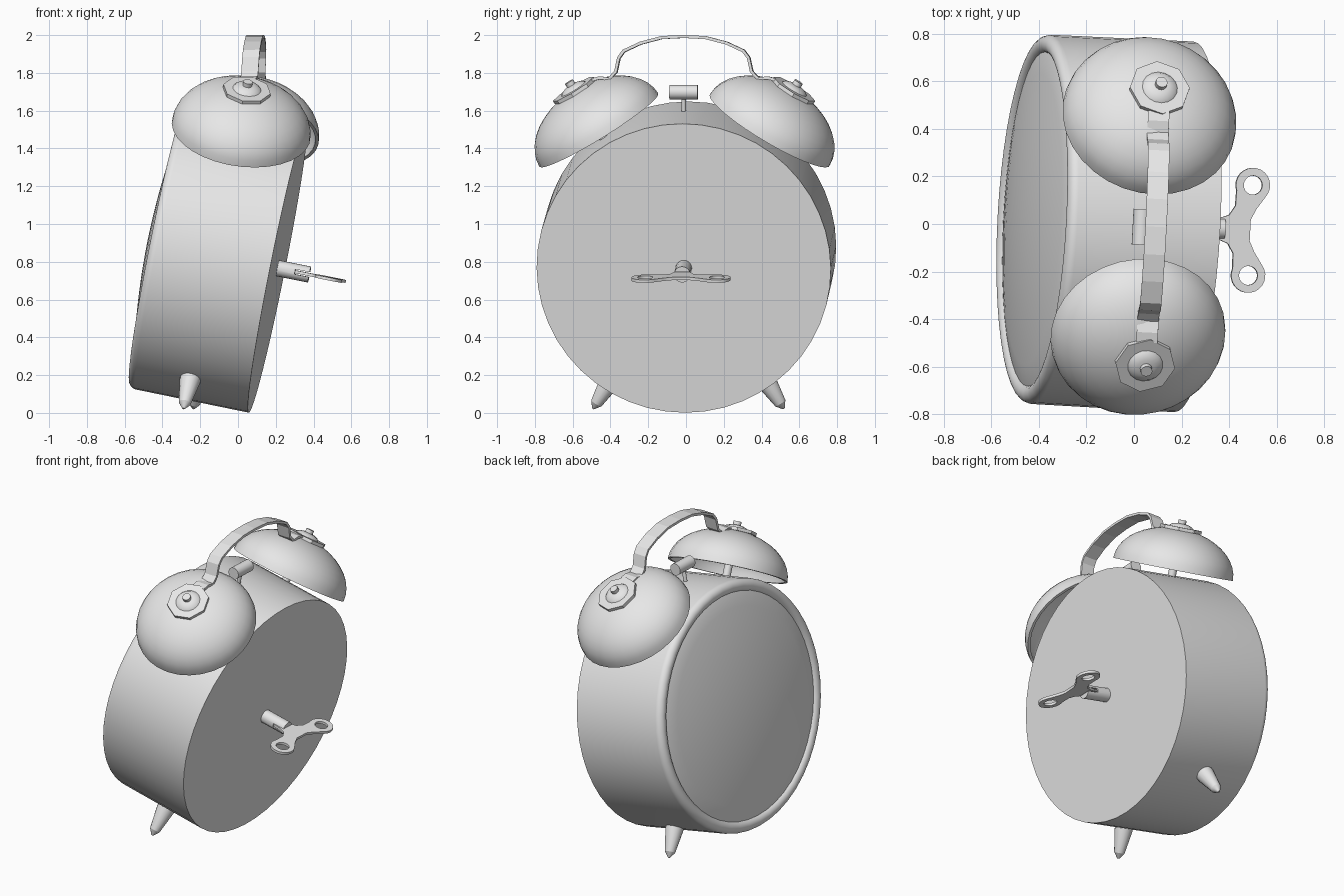
import bpy, bmesh
from math import sin, cos, pi, radians
from mathutils import Matrix, Vector

cube = bpy.data.objects.get("Cube")
if cube:
    bpy.data.objects.remove(cube, do_unlink=True)

grey = bpy.data.materials.new("light_grey")
grey.use_nodes = True
grey.diffuse_color = (0.8, 0.8, 0.8, 1)
grey.node_tree.nodes["Principled BSDF"].inputs["Base Color"].default_value = (0.8, 0.8, 0.8, 1)

# Clock frame: origin at the back centre, +x out of the back, leaning and slightly turned
FRAME = (Matrix.Translation((0.21, -0.012, 0.766))
         @ Matrix.Rotation(radians(-3), 4, 'Z') @ Matrix.Rotation(radians(11.3), 4, 'Y'))


def finish(bm, name, place=Matrix.Identity(4), smooth=35):
    """Turn a bmesh into a named object placed in the clock frame."""
    bmesh.ops.remove_doubles(bm, verts=bm.verts, dist=1e-5)
    bmesh.ops.recalc_face_normals(bm, faces=bm.faces)
    bm.transform(FRAME @ place)
    mesh = bpy.data.meshes.new(name)
    bm.to_mesh(mesh)
    bm.free()
    mesh.materials.append(grey)
    obj = bpy.data.objects.new(name, mesh)
    bpy.context.collection.objects.link(obj)
    if smooth:
        bpy.ops.object.select_all(action='DESELECT')
        bpy.context.view_layer.objects.active = obj
        obj.select_set(True)
        bpy.ops.object.shade_smooth_by_angle(angle=radians(smooth))
    return obj


def along(origin, direction):
    """Placement whose z axis points along a direction."""
    return Matrix.Translation(origin) @ Vector(direction).to_track_quat('Z', 'Y').to_matrix().to_4x4()


def lathe(name, profile, origin, direction, sides=32, smooth=35):
    """Revolve (radius, height) points around a direction."""
    bm = bmesh.new()
    rings = []
    for r, h in profile:
        if r == 0:
            rings.append([bm.verts.new((0, 0, h))] * sides)
        else:
            rings.append([bm.verts.new((r * cos(2 * pi * i / sides), r * sin(2 * pi * i / sides), h))
                          for i in range(sides)])
    for a, b in zip(rings, rings[1:]):
        for i in range(sides):
            j = (i + 1) % sides
            corners = list(dict.fromkeys((a[i], a[j], b[j], b[i])))
            if len(corners) > 2:
                bm.faces.new(corners)
    return finish(bm, name, along(origin, direction), smooth)


def rod(name, radius, start, end, origin, direction, sides=16):
    return lathe(name, [(0, start), (radius, start), (radius, end), (0, end)], origin, direction, sides)


# Case: flat back, rounded front lip and a gently domed glass
lip = [(0.737 + 0.04 * cos(a * pi / 16), 0.612 + 0.04 * sin(a * pi / 16)) for a in range(14)]
glass = [(0.702 * k / 8, 0.70 - 0.065 * (k / 8) ** 2) for k in range(8, -1, -1)]
lathe("clock_case", [(0, 0), (0.78, 0)] + lip + glass, (0, 0, 0), (-1, 0, 0), 48, 25)

# Bells, posts, caps and feet on both sides
quarter = [k * pi / 20 for k in range(11)]
for side, label in ((-1, "right"), (1, "left")):
    centre = Vector((-0.31, side * 0.453 - 0.006, 0.684))
    axis = Vector((-0.02, side * 0.515, 0.857)).normalized()
    shell = [(0.37 * sin(a), 0.25 * cos(a)) for a in quarter]
    inner = [(0.352 * sin(a), 0.232 * cos(a)) for a in reversed(quarter)]
    shell[0], inner[-1] = (0, 0.25), (0, 0.232)
    lathe(label + "_bell", shell + inner, centre, axis, 32, 50)
    rod(label + "_bell_post", 0.025, -0.12, 0.24, centre, axis)
    plate = [(0, 0.238), (0.128, 0.238), (0.128, 0.258), (0, 0.258)]
    lathe(label + "_handle_plate", plate, centre, axis, 8, 0)
    cap = [(0, 0.25), (0.075, 0.258), (0.064, 0.27), (0.038, 0.279), (0, 0.283)]
    lathe(label + "_bell_cap", cap, centre, axis, 16)
    rod(label + "_bell_pin", 0.025, 0.27, 0.303, centre, axis, 12)
    foot = [(0, 0.72), (0.055, 0.72), (0.055, 0.79), (0.032, 0.93), (0.006, 0.965), (0, 0.965)]
    lathe(label + "_foot", foot, (-0.318, 0, 0), (0, side * sin(radians(31.6)), -cos(radians(31.6))), 16, 24)

# Carrying handle: a bent strap, level across its width, joining the two bells
half = [(0.485, 0.952), (0.445, 0.963), (0.395, 0.957), (0.36, 0.995), (0.344, 1.068),
        (0.317, 1.104), (0.228, 1.145), (0.116, 1.174)]
path = half + [(0, 1.18)] + [(-y, z) for y, z in reversed(half)]
bm = bmesh.new()
pairs = []
for y, z in path:
    x = -0.315 - 0.14 * (z - 0.89)
    pairs.append([bm.verts.new((x + s * 0.044, y - 0.006, z + s * 0.009)) for s in (-1, 1)])
for a, b in zip(pairs, pairs[1:]):
    bm.faces.new((a[0], a[1], b[1], b[0]))
strap = finish(bm, "handle_strap", smooth=0)
solid = strap.modifiers.new("thickness", 'SOLIDIFY')
solid.thickness = 0.016
solid.offset = 0

# Hammer between the bells
rod("hammer_head", 0.038, -0.075, 0.075, (-0.357, -0.01, 0.879), (0, 1, 0), 20)
rod("hammer_stem", 0.012, 0.74, 0.86, (-0.357, -0.01, 0), (0, 0, 1), 12)

# Winding key: slotted shaft
shaft = rod("key_shaft", 0.043, -0.02, 0.172, (0, 0, 0), (1, 0, 0), 20)
bm = bmesh.new()
bmesh.ops.create_cube(bm, size=1)
slot = finish(bm, "key_slot_cutter", Matrix.Translation((0.15, 0, 0)) @ Matrix.Diagonal((0.11, 0.2, 0.026, 1)), 0)
slot.hide_render = True
slot.hide_viewport = True
cut = shaft.modifiers.new("slot", 'BOOLEAN')
cut.operation = 'DIFFERENCE'
cut.object = slot


# Winding key: two-lobed bow with holes, filled from a flat outline
def circle(cx, cy, r, start, end, steps):
    angles = [radians(start + (end - start) * k / steps) for k in range(steps + 1)]
    return [(cx + r * cos(a), cy + r * sin(a)) for a in angles]


upper = [(0.09, 0.035), (0.15, 0.045), (0.19, 0.06), (0.215, 0.10)]
upper += circle(0.285, 0.19, 0.073, 200, -40, 16) + [(0.305, 0.09), (0.283, 0.045)]
outline = upper + [(x, -y) for x, y in reversed(upper)]
holes = [circle(0.285, s * 0.19, 0.04, 0, 342, 19) for s in (-1, 1)]
curve = bpy.data.curves.new("key_bow", 'CURVE')
curve.dimensions = '2D'
curve.fill_mode = 'BOTH'
curve.extrude = 0.008
for loop in [outline] + holes:
    spline = curve.splines.new('POLY')
    spline.points.add(len(loop) - 1)
    for point, (x, y) in zip(spline.points, loop):
        point.co = (x, y, 0, 1)
    spline.use_cyclic_u = True
curve.materials.append(grey)
bow = bpy.data.objects.new("key_bow", curve)
bow.matrix_world = FRAME
bpy.context.collection.objects.link(bow)
